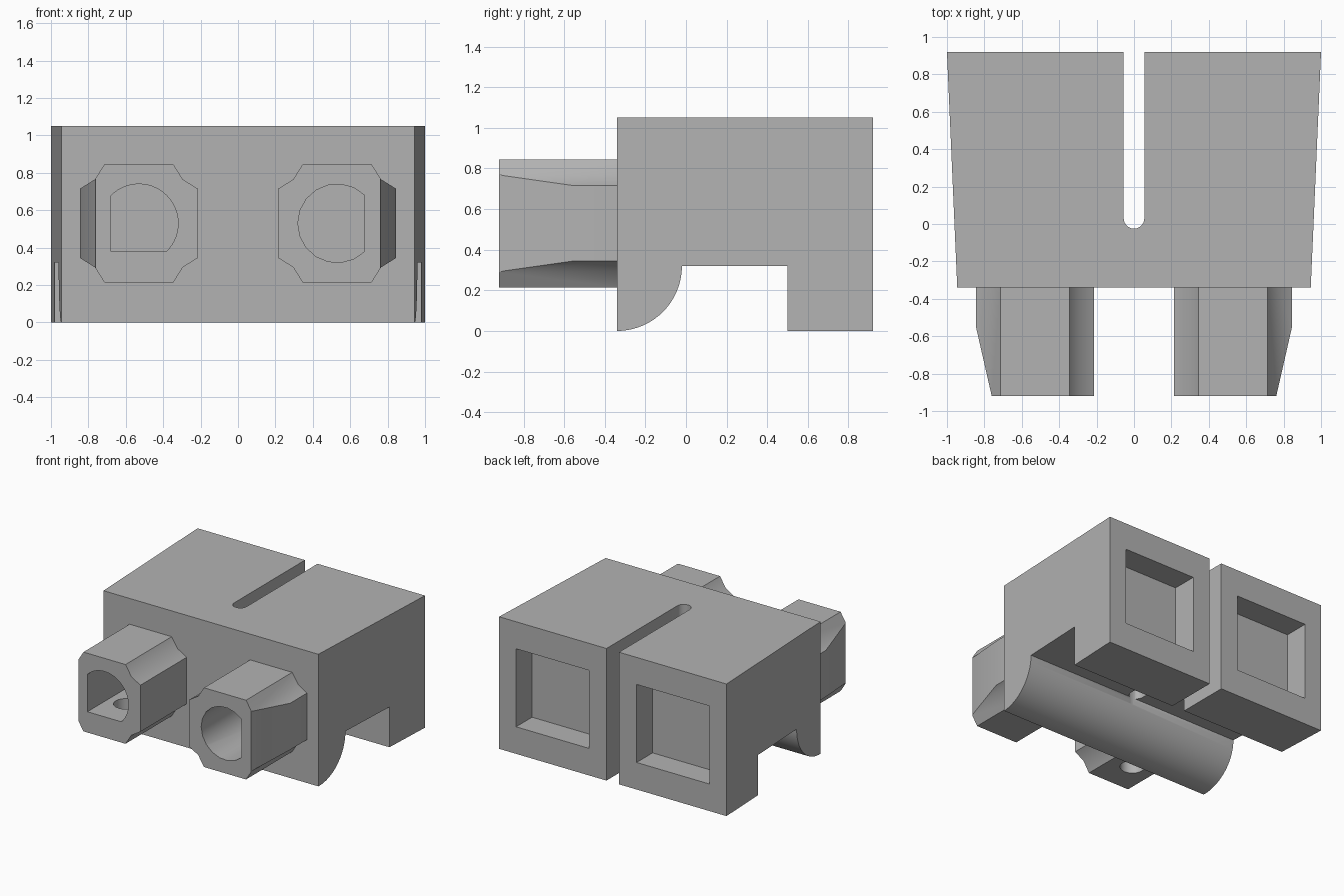
import bpy, bmesh
from math import sin, cos, radians, pi

cube = bpy.data.objects.get("Cube")
if cube:
    bpy.data.objects.remove(cube, do_unlink=True)

GREY = (0.45, 0.45, 0.45, 1)
mat = bpy.data.materials.new("plain grey")
mat.use_nodes = True
mat.diffuse_color = GREY
mat.node_tree.nodes["Principled BSDF"].inputs["Base Color"].default_value = GREY


def arc(cx, cy, r, start, end, n):
    """Points along an arc, angles in degrees."""
    angles = [radians(start + (end - start) * i / n) for i in range(n + 1)]
    return [(cx + r * cos(a), cy + r * sin(a)) for a in angles]


def prism(name, profile, place, lo, hi):
    """Loft a profile between two stations; place(u, v, t) gives the 3D point."""
    bm = bmesh.new()
    a, b = [[bm.verts.new(place(u, v, t)) for u, v in profile] for t in (lo, hi)]
    bm.faces.new(a)
    bm.faces.new(b[::-1])
    for i in range(len(a)):
        j = (i + 1) % len(a)
        bm.faces.new((a[i], b[i], b[j], a[j]))
    bmesh.ops.recalc_face_normals(bm, faces=bm.faces)
    mesh = bpy.data.meshes.new(name)
    bm.to_mesh(mesh)
    bm.free()
    mesh.materials.append(mat)
    obj = bpy.data.objects.new(name, mesh)
    bpy.context.collection.objects.link(obj)
    return obj


def along_y(u, v, t):
    return (u, t, v)


def along_z(u, v, t):
    return (u, v, t)


def cut(obj, cutters):
    """Apply boolean differences and remove the cutters."""
    for c in cutters:
        c.hide_render = True
        m = obj.modifiers.new("cut", "BOOLEAN")
        m.operation, m.solver, m.object = "DIFFERENCE", "EXACT", c
        bpy.ops.object.select_all(action="DESELECT")
        bpy.context.view_layer.objects.active = obj
        obj.select_set(True)
        bpy.ops.object.modifier_apply(modifier=m.name)
        bpy.data.objects.remove(c, do_unlink=True)


def smooth(obj, angle):
    bpy.ops.object.select_all(action="DESELECT")
    bpy.context.view_layer.objects.active = obj
    obj.select_set(True)
    bpy.ops.object.shade_smooth_by_angle(angle=radians(angle))


FRONT, BACK, TOP, NOTCH = -0.34, 0.92, 1.05, 0.32
TIP, MID = -0.92, 0.53


# Housing: side profile with a rounded lip and a notch, slightly wider at the back
def tapered(y, z, side):
    return (side * (0.945 + 0.055 * (y - FRONT) / (BACK - FRONT)), y, z)


side_profile = arc(FRONT, NOTCH, NOTCH, -90, 0, 20) + [
    (0.5, NOTCH), (0.5, 0), (BACK, 0), (BACK, TOP), (FRONT, TOP)]
housing = prism("housing", side_profile, tapered, -1, 1)

# Round-ended slot and the two square rear sockets
slot = arc(0, 0.03, 0.055, 180, 360, 16) + [(0.055, 1.1), (-0.055, 1.1)]
cutters = [prism("slot_cutter", slot, along_z, -0.1, 1.2)]
for s in (-1, 1):
    square = [(s * x, z) for x, z in ((0.21, 0.215), (0.85, 0.215), (0.85, 0.835), (0.21, 0.835))]
    cutters.append(prism("socket_cutter", square, along_y, 0.72, 1.1))
cut(housing, cutters)
smooth(housing, 30)

# Plugs: square section with scooped corners
section = []
for sx, sz, flip in ((1, 1, 1), (-1, 1, -1), (-1, -1, 1), (1, -1, -1)):
    corner = [(0.185, 0.315), (0.235, 0.235), (0.315, 0.185)]
    section += [(sx * x, sz * z) for x, z in corner[::-flip]]

bores = {
    # arched bore, squared off at its lower outer corner
    -1: arc(0, 0, 0.21, 135.6, -45.6, 28) + [(-0.15, -0.15)],
    # round bore with a flat on its outer side
    1: arc(0, 0, 0.21, 46, 314, 14),
}
for s, side in ((-1, "right"), (1, "left")):
    cx = s * MID
    plug = prism(side + "_plug", [(cx + x, MID + z) for x, z in section], along_y, TIP, FRONT)
    # slanted lead-in on the outer face
    wedge = [(s * x, y) for x, y in ((0.845, -0.55), (0.756, -0.94), (1.1, -0.94), (1.1, -0.55))]
    bore = [(cx + x, MID + z) for x, z in bores[s]]
    cutters = [prism("wedge_cutter", wedge, along_z, 0, 1.2),
               prism("bore_cutter", bore, along_y, -1.1, -0.2)]
    if s < 0:
        # drain hole through the floor of the arched bore
        cutters.append(prism("drain_cutter", arc(cx, -0.65, 0.09, 0, 345, 23), along_z, 0, MID))
    cut(plug, cutters)
    smooth(plug, 31)
